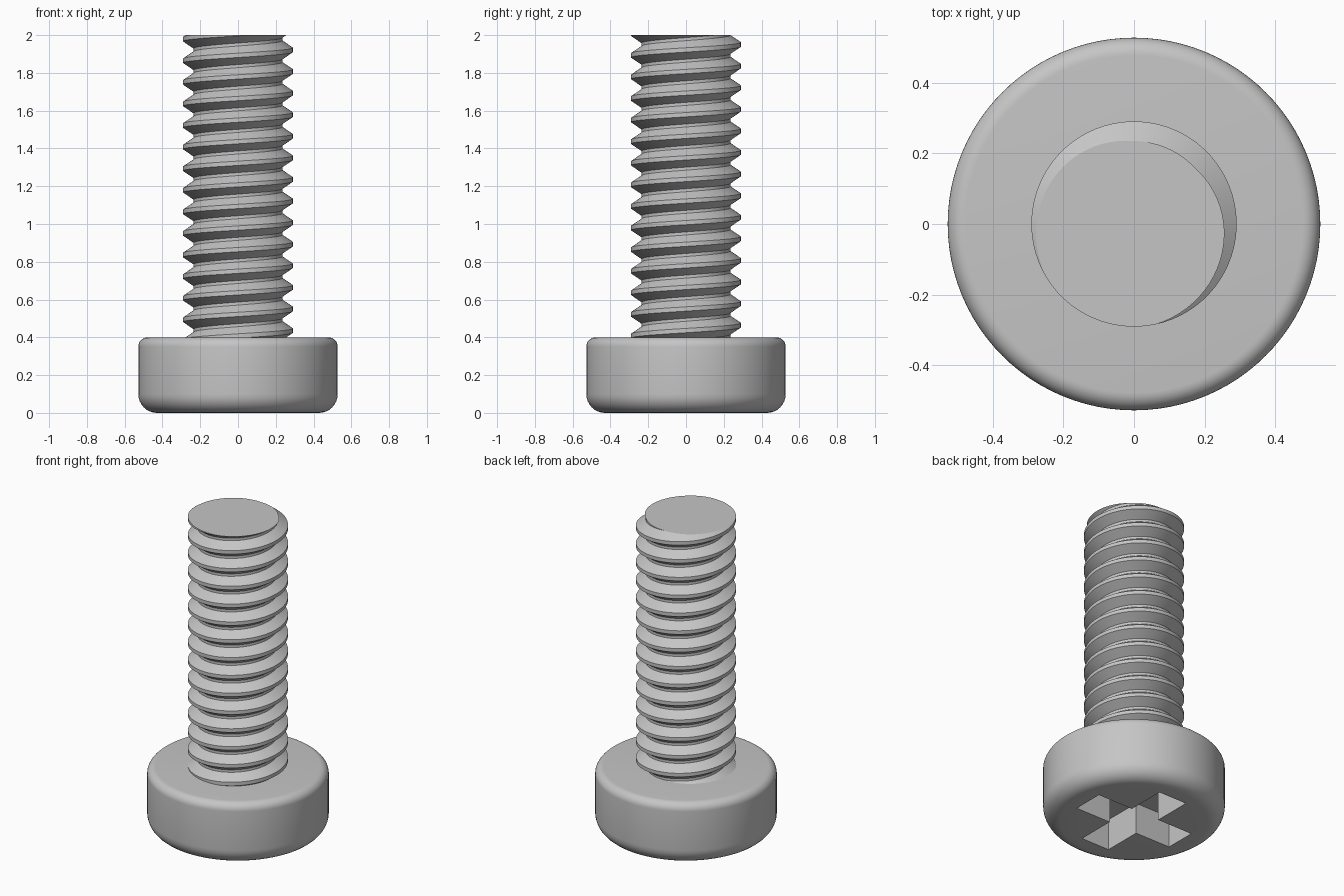
import bpy, bmesh
from math import sin, cos, pi, radians

if "Cube" in bpy.data.objects:
    bpy.data.objects.remove(bpy.data.objects["Cube"], do_unlink=True)

HEAD_R, HEAD_H, TOP = 0.528, 0.4, 2.0
MAJOR, MINOR, PITCH = 0.291, 0.235, 1.6 / 14

steel = bpy.data.materials.new("grey steel")
steel.use_nodes = True
grey = (0.56, 0.56, 0.56, 1)
steel.diffuse_color = grey
steel.node_tree.nodes["Principled BSDF"].inputs["Base Color"].default_value = grey


def make_object(name, bm):
    bmesh.ops.recalc_face_normals(bm, faces=bm.faces[:])
    mesh = bpy.data.meshes.new(name)
    bm.to_mesh(mesh)
    bm.free()
    obj = bpy.data.objects.new(name, mesh)
    bpy.context.collection.objects.link(obj)
    mesh.materials.append(steel)
    return obj


def smooth(obj):
    bpy.ops.object.select_all(action="DESELECT")
    obj.select_set(True)
    bpy.context.view_layer.objects.active = obj
    bpy.ops.object.shade_smooth_by_angle(angle=radians(30))


# Screw head: turned profile with rounded rims
def rim(radius, z, start, steps=8):
    angles = [start + pi / 2 * i / steps for i in range(steps + 1)]
    return [(HEAD_R - radius + radius * cos(a), z + radius * sin(a)) for a in angles]


profile = rim(0.1, 0.1, -pi / 2) + rim(0.05, HEAD_H - 0.05, 0)
SIDES = 96
bm = bmesh.new()
rings = [[bm.verts.new((r * cos(2 * pi * i / SIDES), r * sin(2 * pi * i / SIDES), z))
          for i in range(SIDES)] for r, z in profile]
for low, high in zip(rings, rings[1:]):
    for i in range(SIDES):
        j = (i + 1) % SIDES
        bm.faces.new((low[i], low[j], high[j], high[i]))
bm.faces.new(rings[0])
bm.faces.new(rings[-1])
head = make_object("screw_head", bm)

# Cross-shaped drive recess in the underside
ARM, HALF, DEPTH = 0.35, 0.1, 0.2
bm = bmesh.new()
outline = []
for k in range(4):
    c, s = cos(k * pi / 2), sin(k * pi / 2)
    for x, y in ((ARM, -HALF), (ARM, HALF), (HALF, HALF)):
        outline.append(bm.verts.new((x * c - y * s, x * s + y * c, -0.1)))
base = bm.faces.new(outline)
extruded = bmesh.ops.extrude_face_region(bm, geom=[base])["geom"]
for v in extruded:
    if isinstance(v, bmesh.types.BMVert):
        v.co.z = DEPTH
cutter = make_object("recess_cutter", bm)
cutter.hide_render = True
cut = head.modifiers.new("recess", "BOOLEAN")
cut.operation, cut.solver, cut.object = "DIFFERENCE", "EXACT", cutter
bpy.context.view_layer.objects.active = head
bpy.ops.object.modifier_apply(modifier=cut.name)
bpy.data.objects.remove(cutter, do_unlink=True)
smooth(head)

# Threaded shaft: right-handed helical strip with flat crests and roots
STEPS, TURNS = 72, 20
PHASE = radians(247)          # direction of the crest at the top end
thread = [(MINOR, -0.43), (MAJOR, -0.1), (MAJOR, 0.1), (MINOR, 0.43)]
bm = bmesh.new()
rows = []
for i in range(STEPS * TURNS + 1):
    a = PHASE + 2 * pi * i / STEPS
    z = TOP + PITCH * (i / STEPS - 17)
    rows.append([bm.verts.new((r * cos(a), r * sin(a), z + PITCH * t)) for r, t in thread])
for i, (here, ahead) in enumerate(zip(rows, rows[1:])):
    for k in range(3):
        bm.faces.new((here[k], ahead[k], ahead[k + 1], here[k + 1]))
    if i + STEPS + 1 < len(rows):
        bm.faces.new((here[3], ahead[3], rows[i + STEPS + 1][0], rows[i + STEPS][0]))

# Trim both ends flat and cap them
for z, direction in ((TOP, 1), (HEAD_H - 0.01, -1)):
    result = bmesh.ops.bisect_plane(
        bm, geom=bm.verts[:] + bm.edges[:] + bm.faces[:], dist=1e-6,
        plane_co=(0, 0, z), plane_no=(0, 0, direction), clear_outer=True)
    edges = [e for e in result["geom_cut"]
             if isinstance(e, bmesh.types.BMEdge) and e.is_boundary]
    bmesh.ops.edgeloop_fill(bm, edges=edges)
shaft = make_object("threaded_shaft", bm)
smooth(shaft)
